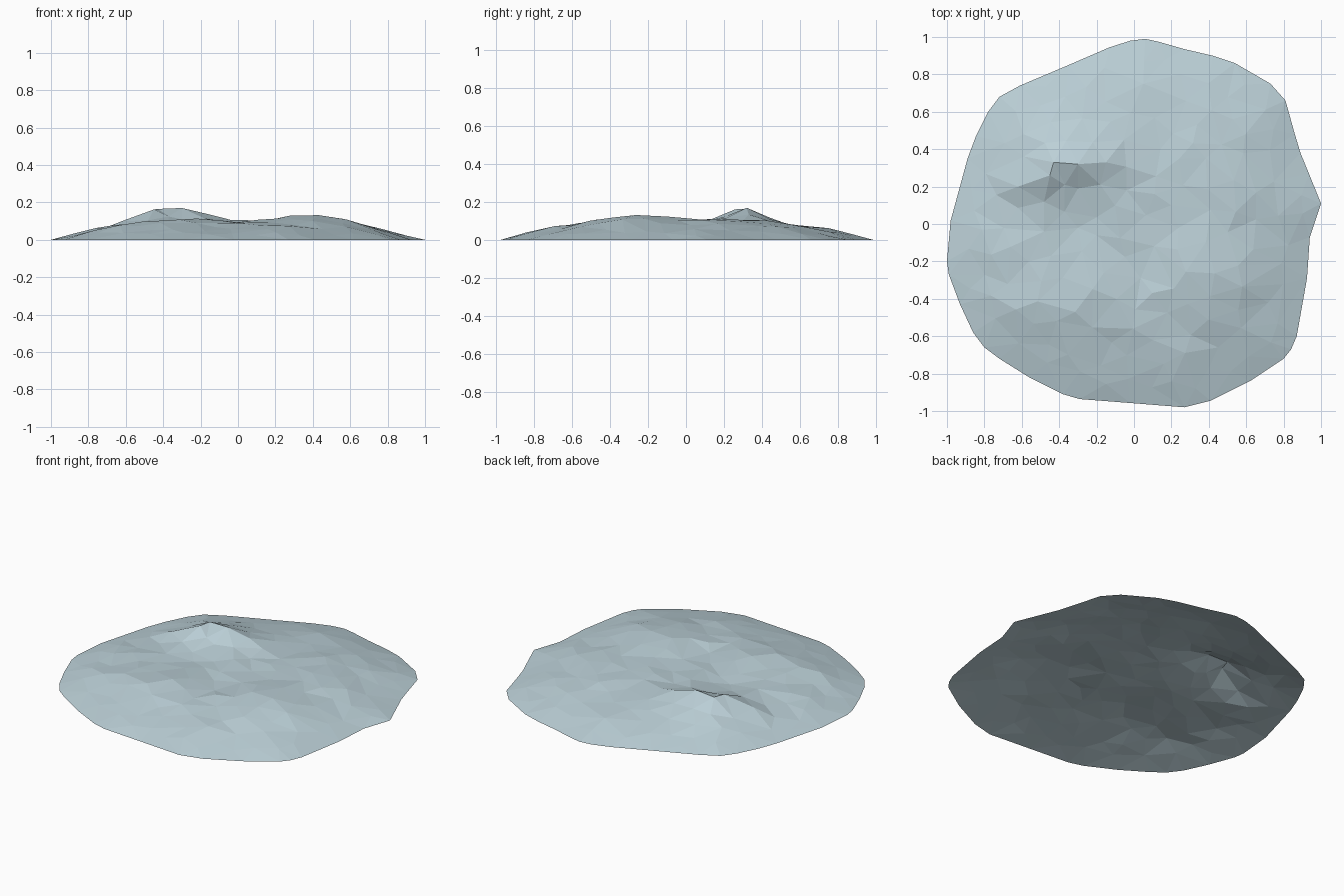
import bpy, math, random
from mathutils import Vector
from mathutils.geometry import delaunay_2d_cdt

random.seed(7)

# Ground outline, clockwise from the back
OUTLINE = [(0.06, 0.99), (0.13, 0.975), (0.27, 0.935), (0.42, 0.90), (0.54, 0.86), (0.73, 0.75),
           (0.81, 0.66), (0.86, 0.48), (0.89, 0.38), (0.935, 0.27), (1.0, 0.11), (0.94, -0.07),
           (0.925, -0.29), (0.87, -0.60), (0.84, -0.67), (0.80, -0.72), (0.62, -0.84),
           (0.41, -0.945), (0.27, -0.98), (-0.02, -0.957), (-0.29, -0.936), (-0.38, -0.91),
           (-0.56, -0.82), (-0.72, -0.72), (-0.80, -0.66), (-0.86, -0.58), (-0.93, -0.43),
           (-0.99, -0.27), (-1.0, -0.20), (-0.98, 0.02), (-0.89, 0.35), (-0.845, 0.47),
           (-0.78, 0.60), (-0.72, 0.68), (-0.61, 0.74), (-0.35, 0.85), (-0.13, 0.945), (-0.02, 0.98)]

# Crag and hollow on the left side: x, y, height
CRAG = [(-0.45, 0.26, 0.162), (-0.43, 0.33, 0.165), (-0.30, 0.32, 0.17), (-0.62, 0.20, 0.10),
        (-0.37, 0.21, 0.125), (-0.30, 0.19, 0.108), (-0.30, -0.02, 0.078), (-0.04, 0.18, 0.09),
        (-0.48, -0.04, 0.09), (-0.20, -0.06, 0.085), (-0.15, 0.33, 0.135), (-0.18, 0.21, 0.115)]

# Hills and dips: x, y, x spread, y spread, height
HILLS = [(-0.36, 0.32, 0.20, 0.17, 0.07), (0.42, -0.28, 0.26, 0.26, 0.043),
         (-0.40, -0.42, 0.30, 0.15, 0.022), (0.02, -0.15, 0.14, 0.3, -0.014),
         (-0.30, 0.00, 0.20, 0.12, -0.022), (0.45, 0.25, 0.25, 0.25, 0.018)]


def edge_ratio(x, y):
    """0 at the centre, 1 on the outline."""
    for (ax, ay), (bx, by) in zip(OUTLINE, OUTLINE[1:] + OUTLINE[:1]):
        ex, ey = bx - ax, by - ay
        det = x * ey - y * ex
        if abs(det) < 1e-9:
            continue
        t = (ax * ey - ay * ex) / det
        u = (ax * y - ay * x) / det
        if t > 0 and 0 <= u <= 1:
            return 1 / t
    return 0.0


def height(x, y):
    r = edge_ratio(x, y)
    z = 0.103 * math.tanh(2.75 * (1 - r))
    for hx, hy, sx, sy, h in HILLS:
        z += h * math.exp(-((x - hx) / sx) ** 2 - ((y - hy) / sy) ** 2)
    return max(0.006, z + random.uniform(-0.007, 0.007) * min(1, 4 * (1 - r)))


# Scatter irregular points inside the outline
points = [(x, y, 0.0) for x, y in OUTLINE] + CRAG
inner = 0
for _ in range(4000):
    x, y = random.uniform(-1, 1), random.uniform(-1, 1)
    if edge_ratio(x, y) < 0.94 and inner < 150:
        if all(math.hypot((x - p[0]) * 0.85, y - p[1]) > 0.095 for p in points):
            points.append((x, y, height(x, y)))
            inner += 1

# Triangulate into an open mound shell
n = len(OUTLINE)
co, _, faces, orig, _, _ = delaunay_2d_cdt([Vector(p[:2]) for p in points],
                                           [(i, (i + 1) % n) for i in range(n)], [], 1, 1e-5)
verts = [(c.x, c.y, points[o[0]][2] if o else 0.0) for c, o in zip(co, orig)]
tris = []
for f in faces:
    a, b, c = (co[i] for i in f)
    area = (b - a).cross(c - a)
    tris.append(tuple(f) if area > 0 else tuple(reversed(f)))

mesh = bpy.data.meshes.new("ground_mound")
mesh.from_pydata(verts, [], tris)
mesh.update()
mound = bpy.data.objects.new("ground_mound", mesh)
bpy.context.collection.objects.link(mound)

mat = bpy.data.materials.new("pale_blue_grey")
mat.diffuse_color = (0.50, 0.63, 0.68, 1)
mesh.materials.append(mat)
